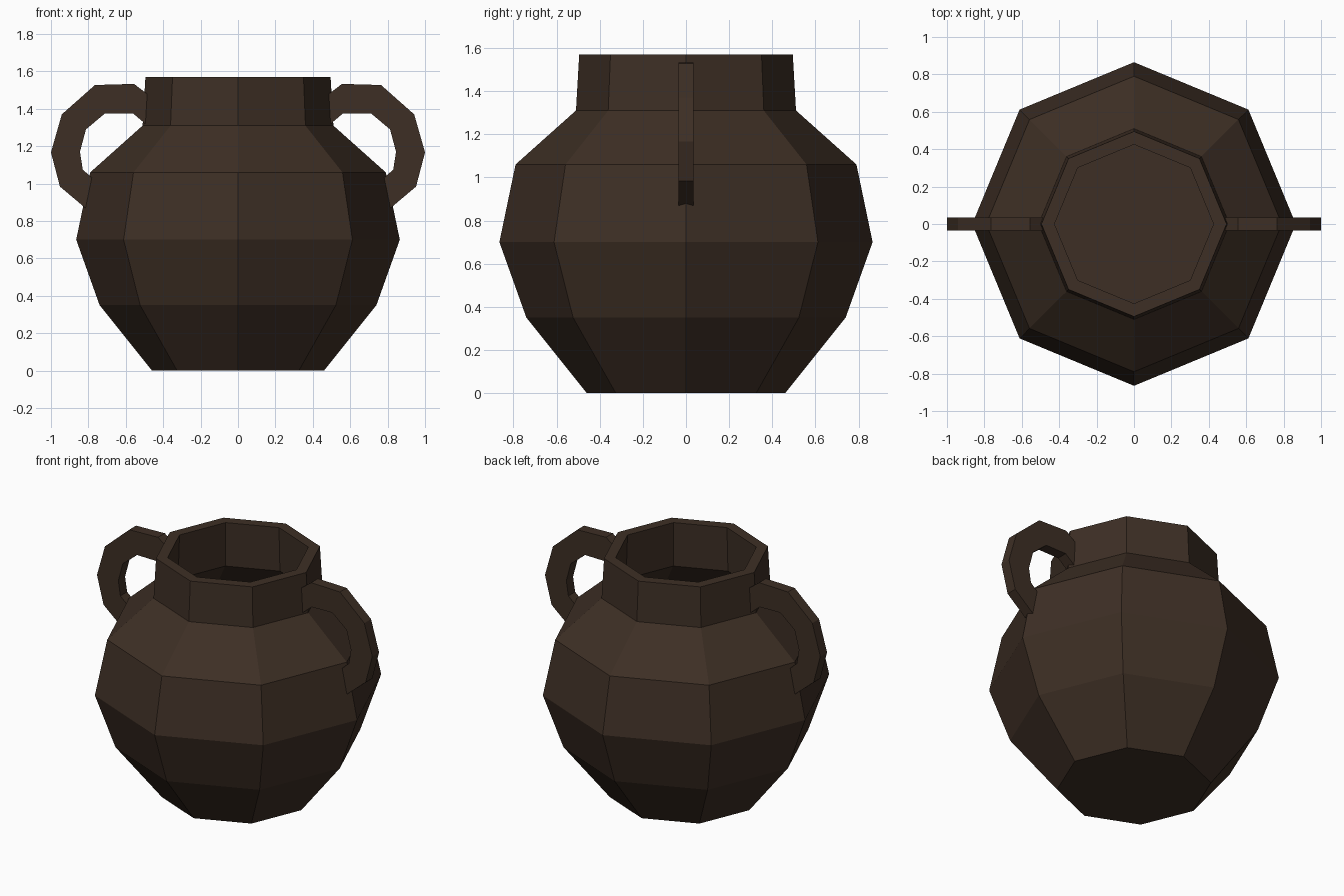
import bpy, bmesh, math

if "Cube" in bpy.data.objects:
    bpy.data.objects.remove(bpy.data.objects["Cube"])

clay = bpy.data.materials.new("dark_brown_clay")
clay.diffuse_color = (0.047, 0.028, 0.018, 1)
clay.use_nodes = True
clay.node_tree.nodes["Principled BSDF"].inputs["Base Color"].default_value = clay.diffuse_color


def finish(bm, name):
    bmesh.ops.recalc_face_normals(bm, faces=bm.faces)
    mesh = bpy.data.meshes.new(name)
    bm.to_mesh(mesh)
    bm.free()
    mesh.materials.append(clay)
    obj = bpy.data.objects.new(name, mesh)
    bpy.context.collection.objects.link(obj)
    return obj


# Pot body: eight-sided lathe, up the outside, over the rim and down the inside
SIDES = 8
profile = [(0.46, 0), (0.74, 0.35), (0.865, 0.70), (0.79, 1.06), (0.51, 1.31),
           (0.495, 1.57), (0.425, 1.57), (0.435, 1.28), (0.72, 1.03),
           (0.79, 0.70), (0.67, 0.38), (0.43, 0.07)]
bm = bmesh.new()
rings = []
for r, z in profile:
    angles = [2 * math.pi * i / SIDES for i in range(SIDES)]
    rings.append([bm.verts.new((r * math.cos(a), r * math.sin(a), z)) for a in angles])
for lower, upper in zip(rings, rings[1:]):
    for i in range(SIDES):
        j = (i + 1) % SIDES
        bm.faces.new((lower[i], lower[j], upper[j], upper[i]))
bm.faces.new(rings[0])      # base
bm.faces.new(rings[-1])     # inner floor
finish(bm, "pot_body")

# Handles: flat curved straps whose ends sink into the neck and the shoulder
outer = [(0.46, 1.46), (0.556, 1.533), (0.765, 1.527), (0.942, 1.37),
         (1.0, 1.167), (0.952, 0.984), (0.775, 0.835)]
inner = [(0.46, 1.29), (0.56, 1.374), (0.71, 1.376), (0.813, 1.29),
         (0.845, 1.17), (0.83, 1.075), (0.73, 0.985)]
HALF = 0.035
for side, name in ((1, "right_handle"), (-1, "left_handle")):
    bm = bmesh.new()
    sections = []
    for (ox, oz), (ix, iz) in zip(outer, inner):
        corners = [(ox, -HALF, oz), (ox, HALF, oz), (ix, HALF, iz), (ix, -HALF, iz)]
        sections.append([bm.verts.new((side * x, y, z)) for x, y, z in corners])
    for a, b in zip(sections, sections[1:]):
        for i in range(4):
            j = (i + 1) % 4
            bm.faces.new((a[i], a[j], b[j], b[i]))
    bm.faces.new(sections[0])
    bm.faces.new(sections[-1])
    finish(bm, name)
